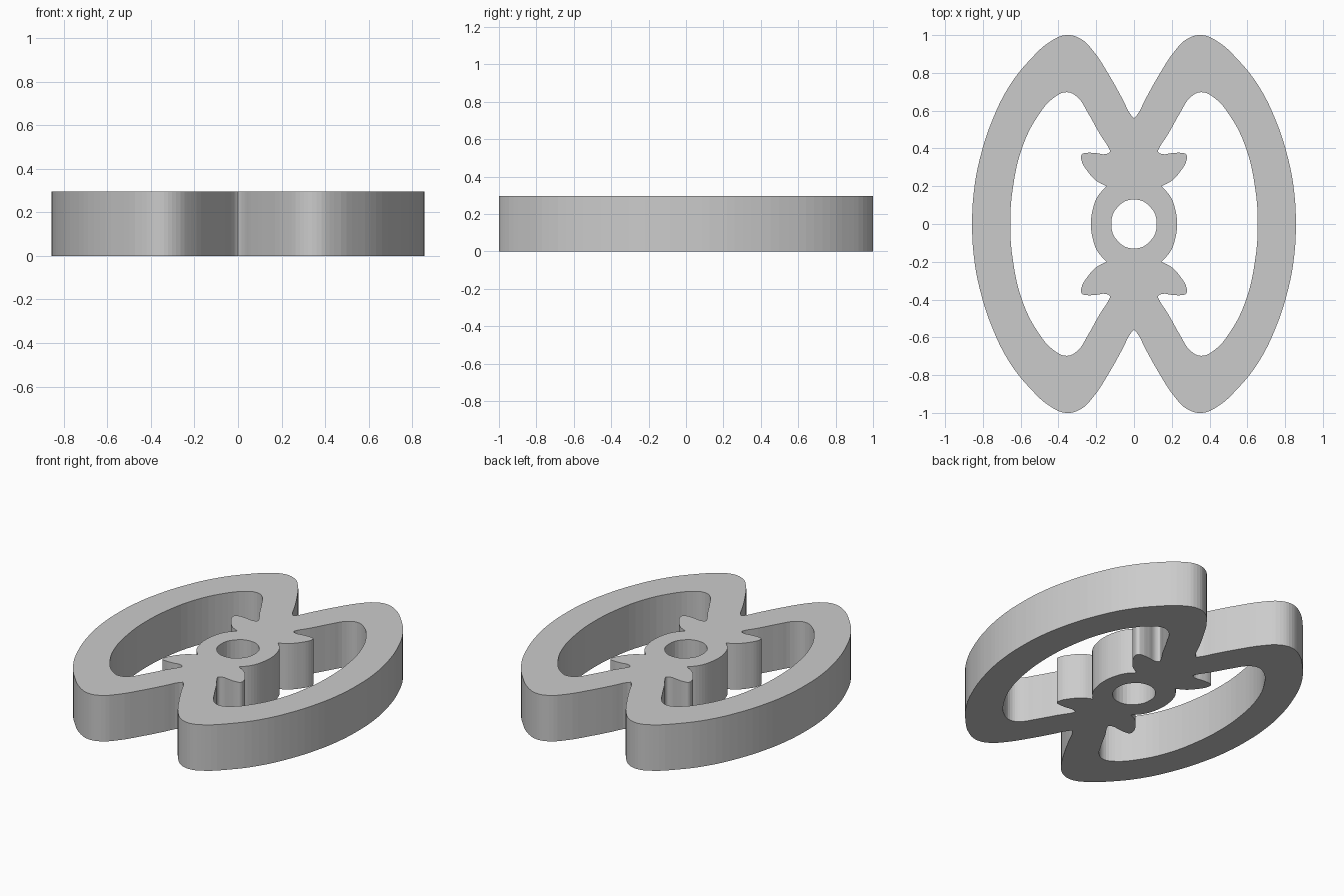
import bpy, math

if "Cube" in bpy.data.objects:
    bpy.data.objects.remove(bpy.data.objects["Cube"])

HEIGHT = 0.295

# Quarter outlines (x, y[, 1 = sharp corner]), from the y = 0 line upward
outer_quarter = [(0.857, 0), (0.848, 0.17), (0.815, 0.35), (0.75, 0.55), (0.66, 0.73),
                 (0.55, 0.87), (0.44, 0.968), (0.36, 1.0), (0.285, 0.982), (0.215, 0.915),
                 (0.13, 0.785), (0.06, 0.66), (0.015, 0.575), (0, 0.56, 1)]
window_quarter = [(0.655, 0), (0.64, 0.2), (0.59, 0.41), (0.51, 0.57), (0.42, 0.672),
                  (0.355, 0.698), (0.30, 0.672), (0.245, 0.59), (0.18, 0.475), (0.13, 0.395),
                  (0.128, 0.383), (0.15, 0.37), (0.2, 0.375), (0.255, 0.376), (0.277, 0.368),
                  (0.279, 0.34), (0.245, 0.278), (0.197, 0.227), (0.145, 0.2, 1),
                  (0.193, 0.145), (0.22, 0.07), (0.228, 0)]


def flip(points, sx, sy):
    return [(p[0] * sx, p[1] * sy, len(p) > 2 and p[2]) for p in points]


def add_loop(curve, points):
    spline = curve.splines.new('BEZIER')
    spline.bezier_points.add(len(points) - 1)
    spline.use_cyclic_u = True
    spline.resolution_u = 4
    for bp, (x, y, sharp) in zip(spline.bezier_points, points):
        bp.co = (x, y, 0)
        bp.handle_left_type = bp.handle_right_type = 'VECTOR' if sharp else 'AUTO'


curve = bpy.data.curves.new("butterfly_frame", 'CURVE')
curve.dimensions = '2D'
curve.fill_mode = 'BOTH'
curve.extrude = HEIGHT / 2

# Two-lobed outer outline
upper = flip(outer_quarter, 1, 1) + flip(outer_quarter, -1, 1)[::-1][1:]
add_loop(curve, upper + flip(upper, 1, -1)[::-1][1:-1])

# Left and right windows, leaving the spiked hub between them
for side in (1, -1):
    half = flip(window_quarter, side, 1)
    add_loop(curve, half + flip(half, 1, -1)[::-1][1:-1])

# Round centre bore
add_loop(curve, [(0.12 * math.cos(a), 0.13 * math.sin(a), 0)
                 for a in (i * math.tau / 8 for i in range(8))])

frame = bpy.data.objects.new("butterfly_frame", curve)
bpy.context.collection.objects.link(frame)
frame.location.z = HEIGHT / 2

# Turn into a clean welded mesh
bpy.context.view_layer.objects.active = frame
frame.select_set(True)
bpy.ops.object.convert(target='MESH')
bpy.ops.object.mode_set(mode='EDIT')
bpy.ops.mesh.select_all(action='SELECT')
bpy.ops.mesh.remove_doubles(threshold=0.0005)
bpy.ops.mesh.normals_make_consistent(inside=False)
bpy.ops.object.mode_set(mode='OBJECT')
bpy.ops.object.shade_flat()
